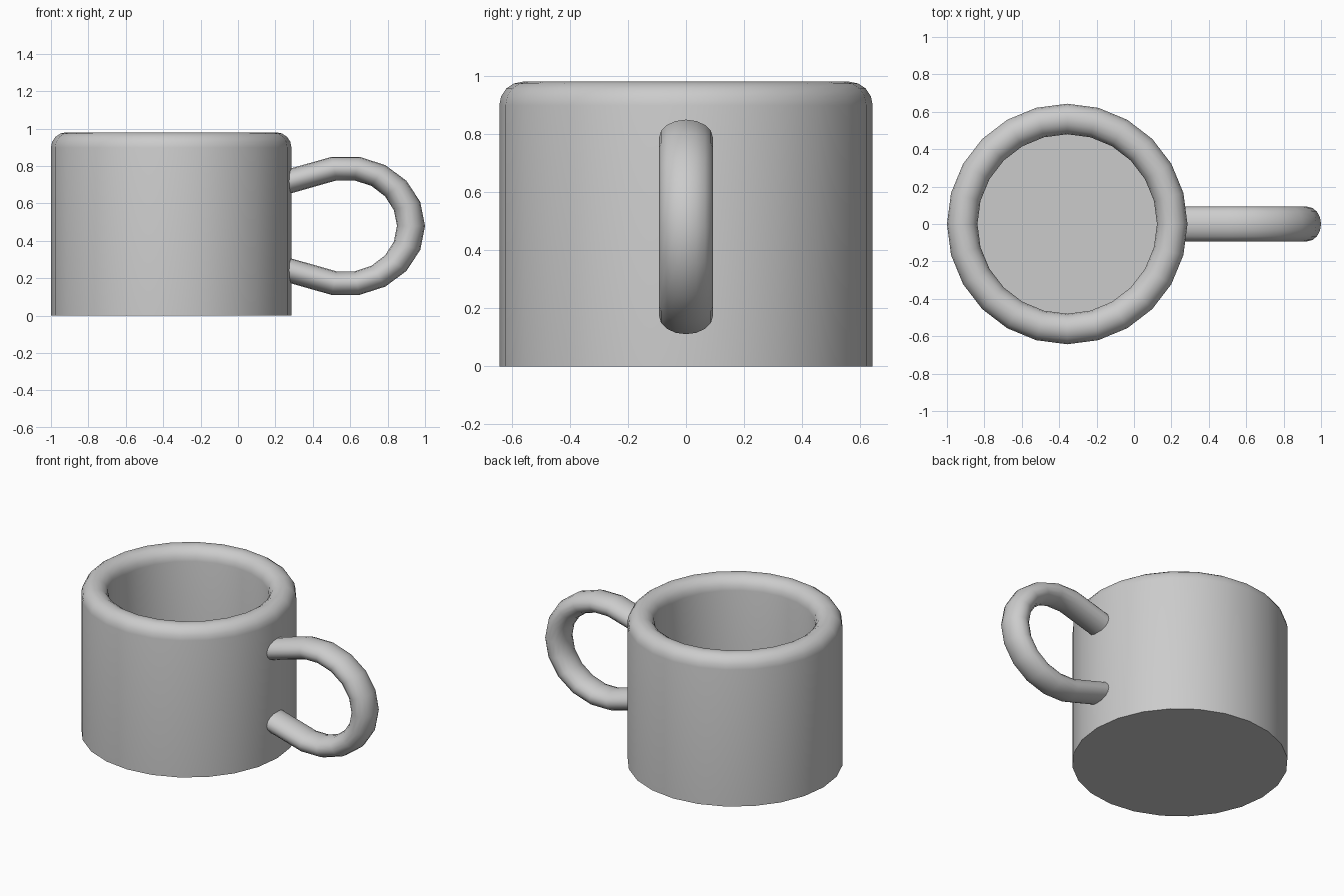
import bpy, bmesh
from math import sin, cos, pi, radians

if "Cube" in bpy.data.objects:
    bpy.data.objects.remove(bpy.data.objects["Cube"], do_unlink=True)

clay = bpy.data.materials.new("grey ceramic")
clay.use_nodes = True
GREY = (0.6, 0.6, 0.6, 1)
clay.diffuse_color = GREY
clay.node_tree.nodes["Principled BSDF"].inputs["Base Color"].default_value = GREY


def skin(name, rings, closed_ends=True):
    """Bridge successive rings of points into a smooth-shaded tube."""
    bm = bmesh.new()
    loops = [[bm.verts.new(p) for p in ring] for ring in rings]
    n = len(loops[0])
    for a, b in zip(loops, loops[1:]):
        for i in range(n):
            j = (i + 1) % n
            bm.faces.new((a[i], a[j], b[j], b[i]))
    if closed_ends:
        bm.faces.new(loops[0][::-1])
        bm.faces.new(loops[-1])
    bmesh.ops.recalc_face_normals(bm, faces=bm.faces)
    mesh = bpy.data.meshes.new(name)
    bm.to_mesh(mesh)
    bm.free()
    mesh.materials.append(clay)
    obj = bpy.data.objects.new(name, mesh)
    bpy.context.collection.objects.link(obj)
    bpy.ops.object.select_all(action='DESELECT')
    obj.select_set(True)
    bpy.context.view_layer.objects.active = obj
    bpy.ops.object.shade_smooth_by_angle(angle=radians(40))
    return obj


# Cup: outer wall, half-round rim, inner wall and floor
CX, OUTER, INNER, HEIGHT, FLOOR, SIDES = -0.357, 0.643, 0.48, 0.98, 0.12, 24
lip = (OUTER - INNER) / 2
profile = [(OUTER, 0)]
for k in range(9):
    a = pi * k / 8
    profile.append((OUTER - lip + lip * cos(a), HEIGHT - lip + lip * sin(a)))
profile.append((INNER, FLOOR))
skin("cup_body", [[(CX + r * cos(2 * pi * i / SIDES), r * sin(2 * pi * i / SIDES), z)
                   for i in range(SIDES)] for r, z in profile])

# Handle: oval bar swept round an oval arc, with straight ends running into the wall
HX, HZ = 0.575, 0.48


def section(angle, dx=0, dz=0):
    ring = []
    for i in range(16):
        t = 2 * pi * i / 16
        ring.append((HX + dx + (0.35 + 0.075 * cos(t)) * cos(angle),
                     0.093 * sin(t),
                     HZ + dz + (0.311 + 0.064 * cos(t)) * sin(angle)))
    return ring


arc = [section(radians(a)) for a in range(-100, 101, 20)]
run, drop = 0.31, 0.088
lower = section(radians(-100), -run, drop)
upper = section(radians(100), -run, -drop)
skin("handle", [lower] + arc + [upper])
